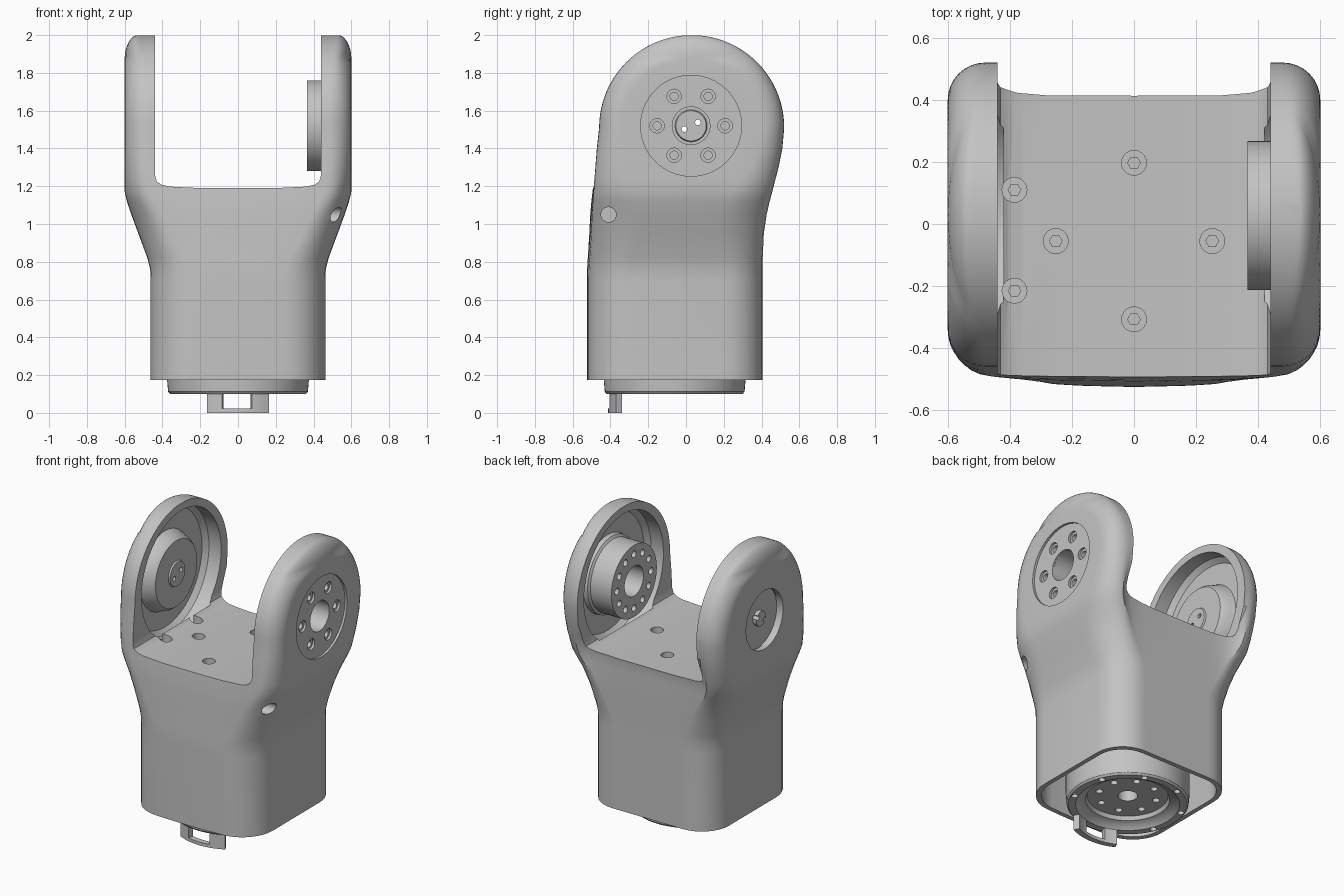
import bpy, bmesh, math

if "Cube" in bpy.data.objects:
    bpy.data.objects.remove(bpy.data.objects["Cube"], do_unlink=True)

grey = bpy.data.materials.new("light_grey_metal")
grey.use_nodes = True
COLOUR = (0.55, 0.55, 0.55, 1)
grey.diffuse_color = COLOUR
grey.node_tree.nodes["Principled BSDF"].inputs["Base Color"].default_value = COLOUR

CY, CZ, R, EDGE = 0.03, 1.51, 0.49, 0.12   # fork eye centre, radius, rounding
BASE_Y = -0.06                             # base flange centre
BACK_Y = 0.41                              # back of the saddle


def finish(bm, name):
    bmesh.ops.remove_doubles(bm, verts=bm.verts, dist=1e-5)
    bmesh.ops.recalc_face_normals(bm, faces=bm.faces)
    mesh = bpy.data.meshes.new(name)
    bm.to_mesh(mesh)
    bm.free()
    mesh.materials.append(grey)
    ob = bpy.data.objects.new(name, mesh)
    bpy.context.collection.objects.link(ob)
    return ob


def activate(ob):
    bpy.ops.object.select_all(action='DESELECT')
    ob.select_set(True)
    bpy.context.view_layer.objects.active = ob


def cut(target, cutter, keep=False):
    cutter.hide_render = True
    activate(target)
    mod = target.modifiers.new("cut", 'BOOLEAN')
    mod.operation, mod.solver, mod.object = 'DIFFERENCE', 'EXACT', cutter
    bpy.ops.object.modifier_apply(modifier=mod.name)
    if not keep:
        bpy.data.objects.remove(cutter, do_unlink=True)


def lathe(name, profile, centre, axis='X', n=48):
    """Revolve a closed (radius, height) loop about an x or z axis."""
    bm = bmesh.new()
    a, b = centre
    rings = []
    for i in range(n):
        t = 2 * math.pi * i / n
        ring = []
        for r, h in profile:
            u, v = a + r * math.cos(t), b + r * math.sin(t)
            ring.append(bm.verts.new((h, u, v) if axis == 'X' else (u, v, h)))
        rings.append(ring)
    k = len(profile)
    for i in range(n):
        p, q = rings[i], rings[(i + 1) % n]
        for j in range(k):
            m = (j + 1) % k
            r0, r1 = profile[j][0], profile[m][0]
            if r0 == 0 and r1 == 0:
                continue
            if r0 == 0:
                bm.faces.new((p[j], q[m], p[m]))
            elif r1 == 0:
                bm.faces.new((p[j], q[j], p[m]))
            else:
                bm.faces.new((p[j], q[j], q[m], p[m]))
    return finish(bm, name)


def rod(r, h0, h1, centre, axis='X', n=32, name="cutter"):
    return lathe(name, [(0, h0), (r, h0), (r, h1), (0, h1)], centre, axis, n)


def circle_points(centre, r, count, start=0.0):
    for i in range(count):
        t = start + 2 * math.pi * i / count
        yield centre[0] + r * math.cos(t), centre[1] + r * math.sin(t)


def section(z, hx, y0, y1, rx, ry, bulge):
    """Rounded rectangle with a bowed front and, below the arms, a hollowed back."""
    pts = []

    def corner(sx, cy, a0):
        for i in range(9):
            t = a0 + math.pi / 2 * i / 8
            pts.append(((hx - rx) * sx + rx * math.cos(t), cy + ry * math.sin(t)))

    fr = (0.96, 0.9, 0.8, 0.6, 0, -0.6, -0.8, -0.9, -0.96)
    hollow = max(0, y1 - BACK_Y) * min(1, max(0, (1.4 - z) / 0.2))
    corner(1, y1 - ry, 0)
    pts += [((hx - rx) * f, y1 - hollow * (1 - f ** 8)) for f in fr]
    corner(-1, y1 - ry, math.pi / 2)
    corner(-1, y0 + ry, math.pi)
    pts += [(-(hx - rx) * f, y0) for f in fr]
    corner(1, y0 + ry, 1.5 * math.pi)
    mid = (y0 + y1) / 2
    return [(x, y - (bulge * (1 - (x / hx) ** 2) if y < mid else 0), z) for x, y in pts]


def loft(name, rows):
    bm = bmesh.new()
    loops = [[bm.verts.new(p) for p in section(*row)] for row in rows]
    n = len(loops[0])
    for lo, hi in zip(loops, loops[1:]):
        for i in range(n):
            j = (i + 1) % n
            bm.faces.new((lo[i], lo[j], hi[j], hi[i]))
    bm.faces.new(loops[0][::-1])
    bm.faces.new(loops[-1])
    return finish(bm, name)


# Fork body: square sleeve flaring into two round-topped arms
rows = [
    (0.175, 0.462, -0.495, 0.405, 0.20, 0.20, 0.03),
    (0.70, 0.462, -0.495, 0.405, 0.20, 0.20, 0.03),
    (0.76, 0.465, -0.494, 0.405, 0.20, 0.20, 0.03),
    (0.82, 0.48, -0.492, 0.406, 0.19, 0.21, 0.028),
    (0.95, 0.528, -0.488, 0.412, 0.17, 0.25, 0.024),
    (1.05, 0.565, -0.487, 0.427, 0.16, 0.26, 0.02),
    (1.12, 0.588, -0.486, 0.443, 0.14, 0.24, 0.015),
    (1.17, 0.60, -0.485, 0.457, 0.13, 0.21, 0.01),
    (1.23, 0.60, -0.483, 0.472, EDGE, 0.18, 0.005),
    (1.30, 0.60, -0.480, 0.49, EDGE, 0.15, 0),
    (1.40, 0.60, -0.472, 0.51, EDGE, 0.13, 0),
]
STEPS = 22
for i in range(STEPS):
    t = math.pi / 2 * i / STEPS
    h, half = R * math.sin(t), R * math.cos(t)
    inner, hx = R - EDGE, 0.60
    ex = EDGE - 0.05 * math.sin(t) ** 2
    ry = half * 0.999
    if h < inner:
        ry = min(ry, half - math.sqrt(inner ** 2 - h ** 2))
    else:
        hx += ex * (math.sqrt(1 - ((h - inner) / EDGE) ** 2) - 1)
    rows.append((CZ + h, hx, CY - half, CY + half, hx - 0.60 + ex + 0.001, ry, 0))
body = loft("fork_body", rows)

# Slot between the arms with a filleted saddle floor
bm = bmesh.new()
side = [(0.44, 2.2), (0.44, 1.26), (0.43, 1.225), (0.405, 1.208), (0.36, 1.198), (0.2, 1.19)]
outline = side + [(-x, z) for x, z in reversed(side)]
face = bm.faces.new([bm.verts.new((x, -1, z)) for x, z in outline])
new = bmesh.ops.extrude_face_region(bm, geom=[face])["geom"]
bmesh.ops.translate(bm, vec=(0, 2, 0), verts=[v for v in new if isinstance(v, bmesh.types.BMVert)])
cut(body, finish(bm, "slot_cutter"))

# Hollow underside of the sleeve
cut(body, loft("cavity_cutter", [(z, 0.432, -0.465, 0.375, 0.18, 0.18, 0.03) for z in (0.1, 0.6)]))

# Deeply dished inner arm faces and outer discs
EYE = (0.027, 1.52)
for s in (1, -1):
    cut(body, lathe("dish_cutter", [(0, 0.42 * s), (0.42, 0.42 * s), (0.42, 0.53 * s),
                                    (0.39, 0.56 * s), (0, 0.56 * s)], (CY, 1.53), n=64))
cut(body, rod(0.267, 0.585, 0.7, EYE, n=64))
cut(body, rod(0.195, -0.7, -0.55, EYE, n=64))

# Hubs inside the arms
drive_hub = lathe("drive_hub", [(0.1, 0.365), (0.24, 0.365), (0.24, 0.52), (0.255, 0.53),
                                (0.26, 0.57), (0.1, 0.57)], EYE, n=64)
idler_hub = lathe("idler_hub", [(0, -0.55), (0.2, -0.55), (0.2, -0.565), (0.265, -0.565),
                                (0.25, -0.53), (0.237, -0.495), (0.22, -0.475),
                                (0.085, -0.475), (0.08, -0.465), (0, -0.465)], EYE, n=64)
idler_cap = rod(0.05, -0.575, -0.54, EYE, name="idler_cap")

# Bore and bolt holes of the driven arm
cut(body, rod(0.1, 0.3, 0.7, EYE))
for p in circle_points(EYE, 0.18, 6):
    cut(body, rod(0.038, 0.5, 0.7, p, n=20))
for p in circle_points(EYE, 0.18, 12):
    cut(drive_hub, rod(0.022, 0.3, 0.7, p, n=14))

# Pin holes of the idler arm
for p in circle_points(EYE, 0.04, 2, math.radians(27)):
    c = rod(0.015, -0.7, -0.4, p, n=12)
    cut(idler_hub, c, keep=True)
    cut(idler_cap, c)

# Screw holes in the flank and the saddle floor
cut(body, rod(0.04, 0.45, 0.8, (-0.41, 1.05), n=20))
holes = list(circle_points((0, -0.055), 0.252, 4)) + [(-0.385, 0.11), (-0.385, -0.215)]
for p in holes:
    cut(body, rod(0.04, 1.1, 1.4, p, 'Z', 20))
    rod(0.022, 1.09, 1.13, p, 'Z', 6, "saddle_screw")

# Base flange with a recessed output disc
flange = lathe("base_flange", [(0.06, 0.61), (0.06, 0.16), (0.245, 0.16), (0.255, 0.135), (0.29, 0.125),
                               (0.315, 0.1), (0.36, 0.1), (0.37, 0.112), (0.375, 0.17), (0.375, 0.61)],
               (0, BASE_Y), 'Z', 64)
for radius, count, size in ((0.18, 8, 0.022), (0.337, 8, 0.02)):
    for p in circle_points((0, BASE_Y), radius, count, math.pi / 8):
        cut(flange, rod(size, 0.05, 0.22, p, 'Z', 14))


def arc_block(name, a0, a1, z0, z1, r0=0.315, r1=0.352, n=8):
    """Curved block around the flange axis; angles run from the front."""
    bm = bmesh.new()
    arc = [math.radians(a0 + (a1 - a0) * i / n) for i in range(n + 1)]
    loop = [(r1, t) for t in arc] + [(r0, t) for t in reversed(arc)]
    ends = [[bm.verts.new((r * math.sin(t), BASE_Y - r * math.cos(t), z)) for r, t in loop]
            for z in (z0, z1)]
    for i in range(len(loop)):
        j = (i + 1) % len(loop)
        bm.faces.new((ends[0][i], ends[0][j], ends[1][j], ends[1][i]))
    bm.faces.new(ends[0][::-1])
    bm.faces.new(ends[1])
    return finish(bm, name)


# Stop tab: two posts joined by a thin bridge
arc_block("stop_post_right", -28, -14, 0, 0.11)
arc_block("stop_post_left", 12, 28, 0, 0.11)
arc_block("stop_bridge", -15, 13, 0, 0.022)

# Smooth shading with crisp edges
for ob in list(bpy.context.scene.objects):
    if ob.type == 'MESH' and grey.name in ob.data.materials:
        activate(ob)
        bpy.ops.object.shade_smooth_by_angle(angle=math.radians(30))
